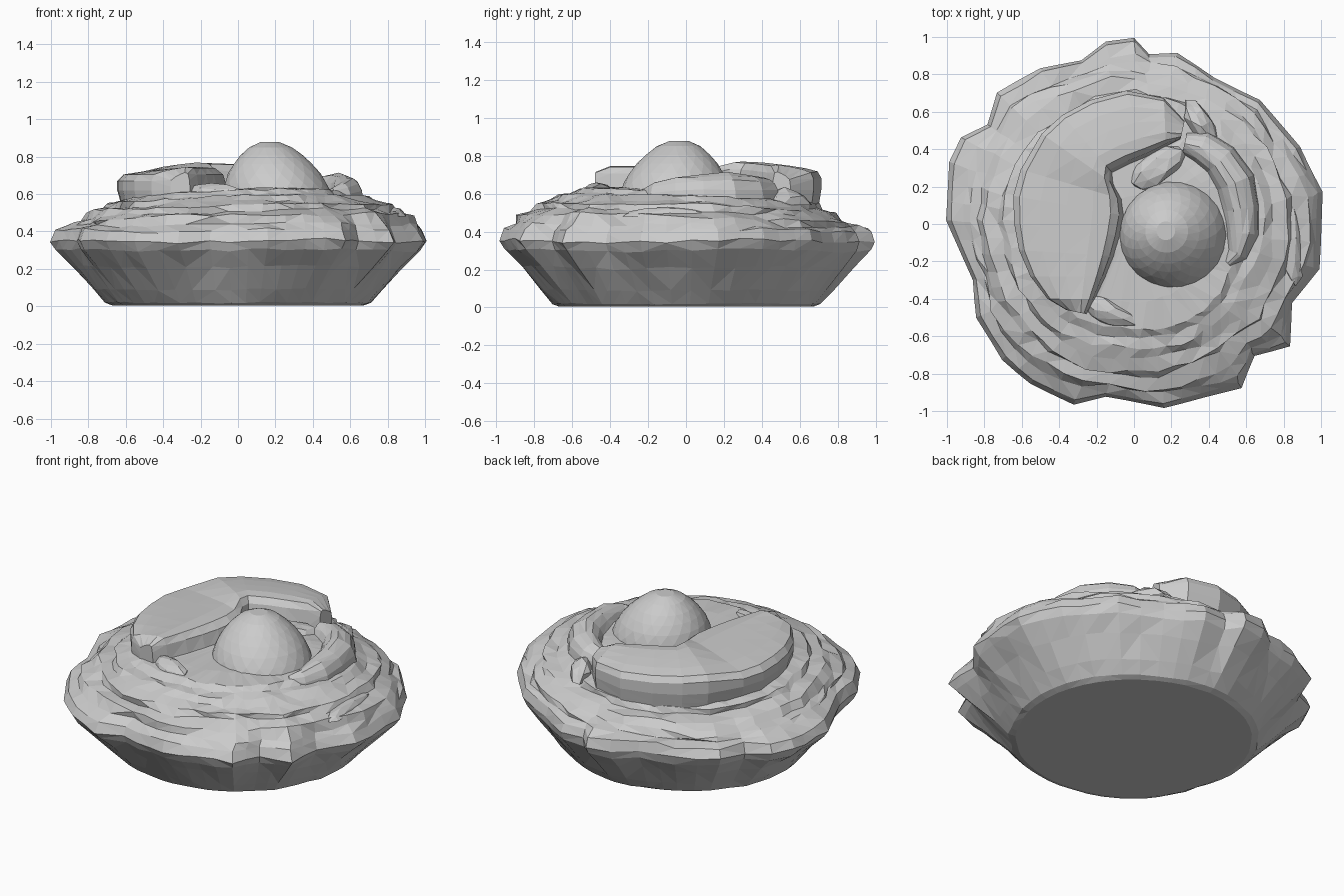
import bpy, bmesh, math, random
from mathutils import Vector

if "Cube" in bpy.data.objects:
    bpy.data.objects.remove(bpy.data.objects["Cube"])

random.seed(4)


def loft(name, rows, closed=False, cap_start=False, cap_end=False):
    """Skin a list of point rows into a flat-faced mesh object."""
    bm = bmesh.new()
    vs = [[bm.verts.new(p) for p in row] for row in rows]
    n = len(rows[0])
    for a, b in zip(vs, vs[1:]):
        for i in range(n if closed else n - 1):
            j = (i + 1) % n
            bm.faces.new((a[i], a[j], b[j], b[i]))
    if cap_start:
        bm.faces.new(vs[0][::-1])
    if cap_end:
        bm.faces.new(vs[-1])
    bmesh.ops.triangulate(bm, faces=bm.faces[:])
    bmesh.ops.recalc_face_normals(bm, faces=bm.faces)
    me = bpy.data.meshes.new(name)
    bm.to_mesh(me)
    bm.free()
    ob = bpy.data.objects.new(name, me)
    bpy.context.collection.objects.link(ob)
    return ob


# Irregular pinched rim outline, counter-clockwise from above
rim = [(1, .17), (.88, .41), (.67, .66), (.43, .78), (.23, .91), (.08, .9), (0, .99),
       (-.15, .97), (-.28, .87), (-.5, .83), (-.73, .7), (-.78, .53), (-.92, .46),
       (-.98, .33), (-1, .02), (-.86, -.3), (-.84, -.5), (-.7, -.72), (-.55, -.85),
       (-.32, -.96), (-.15, -.92), (.16, -.98), (.57, -.87), (.64, -.7), (.83, -.65),
       (.84, -.42), (.99, -.24)]
outline = []
for i, p in enumerate(rim):
    a, b = Vector(p), Vector(rim[(i + 1) % len(rim)])
    steps = max(1, round((b - a).length / 0.12))
    outline += [a.lerp(b, t / steps) for t in range(steps)]


def ring(radius, z, irregular, jit_r=0.0, jit_z=0.0, tilt=0.0, phase=0.0):
    """One ring blended between a circle and the rim outline."""
    pts = []
    for p in outline:
        ang = math.atan2(p.y, p.x)
        r = radius * (1 - irregular + irregular * p.length / 0.95)
        r += jit_r * (0.6 * math.sin(5 * ang + phase) + random.uniform(-.7, .7))
        # the filling is highest at the front right
        dz = tilt * math.cos(ang + math.radians(50))
        dz += jit_z * (0.6 * math.sin(4 * ang + phase * 1.7) + random.uniform(-.7, .7))
        pts.append((r * math.cos(ang), r * math.sin(ang), z + dz))
    return pts


# Pastry body: flared base wall, rim and terraced swirl of filling
body = [ring(.67, .005, .1), ring(.705, .02, .15, .005, .004), ring(.765, .09, .25, .008, .006),
        ring(.86, .21, .5, .010, .010), ring(.935, .30, .85, .006, .010),
        ring(.955, .35, 1, .003, .012), ring(.935, .405, .9, .006, .014),
        ring(.885, .43, .65, .02, .012, .01, .5), ring(.865, .465, .5, .02, .012, .03, 2),
        ring(.81, .485, .4, .02, .012, .03, 3), ring(.785, .52, .3, .02, .012, .03, 4),
        ring(.715, .535, .2, .02, .012, .03, 5), ring(.685, .565, .15, .02, .010, .03, 1),
        ring(.62, .578, .1, .015, .010, .02), ring(.56, .605, .1, .015, .008, .02),
        ring(.42, .622, 0, .01, .006, .01), ring(.15, .63, 0)]
# each terrace drifts sideways a little and the ledge bulges to the right
for k in range(7, 15):
    c = math.sin(k * 1.9) * .012
    body[k] = [(x + c + (.035 * max(x, 0) if k < 12 else 0), y - c, z)
               for x, y, z in body[k]]
loft("pastry_body", body, closed=True, cap_start=True, cap_end=True)

# Thick fruit slice: (outer x, y, inner x, y) stations along a crescent
stations = [(-.36, -.46, -.26, -.48), (-.46, -.40, -.22, -.40), (-.55, -.28, -.17, -.28),
            (-.61, -.14, -.13, -.17), (-.635, 0, -.10, -.06), (-.64, .15, -.08, .05),
            (-.60, .29, -.09, .14), (-.49, .48, -.13, .23), (-.38, .58, -.13, .29),
            (-.23, .66, -.03, .34), (-.04, .71, .07, .38), (.16, .67, .17, .43),
            (.27, .55, .25, .46)]
last = len(stations) - 1
rows = []
for k, (ox, oy, ix, iy) in enumerate(stations):
    o, i = Vector((ox, oy)), Vector((ix, iy))
    end = .03 if k in (0, last) else 0
    back = .025 * math.sin(math.pi * k / last) * (k > 6)
    prof = [(.05, .50), (.02, .56), (-.01, .62), (-.01, .67), (.05, .705), (.25, .722),
            (.5, .735), (.75, .745), (.92, .74), (1, .705), (1.06, .60)]
    row = []
    for t, z in prof:
        p = o.lerp(i, t)
        row.append((p.x, p.y, z + (back - end if z > .65 else 0)))
    rows.append(row)
loft("fruit_slice", rows, cap_start=True, cap_end=True)

# Curled piece wrapping the right of the dome, as an arched open tube
path = [(.27, .43, .06), (.36, .41, .09), (.46, .34, .10), (.54, .22, .11),
        (.57, .08, .10), (.58, -.05, .09), (.55, -.16, .06), (.50, -.21, .03)]
rows = []
for k, (x, y, w) in enumerate(path):
    a, b = path[max(k - 1, 0)], path[min(k + 1, len(path) - 1)]
    d = Vector((b[0] - a[0], b[1] - a[1])).normalized()
    nrm = Vector((-d.y, d.x))
    row = []
    for s in range(9):
        th = math.pi * s / 8
        q = Vector((x, y)) + nrm * w * math.cos(th)
        row.append((q.x, q.y, .57 + (.03 + w) * math.sin(th) + random.uniform(-.006, .006)))
    rows.append(row)
loft("side_curl", rows, cap_start=True, cap_end=True)

# Faceted dome on top, leaning slightly left
rows = []
for k, (r, z) in enumerate([(.285, .62), (.272, .66), (.248, .71), (.212, .76), (.17, .805),
                            (.115, .85), (.05, .878)]):
    lean = -.04 * (z - .6) / .28
    rows.append([(.21 + lean + r * math.cos((t + k / 2) * math.tau / 22),
                  -.06 - lean * .6 + r * math.sin((t + k / 2) * math.tau / 22), z)
                 for t in range(22)])
loft("top_dome", rows, closed=True, cap_end=True)


# Small crumpled ridges around the slice and on the right ledge
def lump(name, loc, size, turn):
    bm = bmesh.new()
    bmesh.ops.create_icosphere(bm, subdivisions=2, radius=1)
    for v in bm.verts:
        v.co *= random.uniform(.85, 1.08)
    low = [v for v in bm.verts if v.co.z < -.1]
    bmesh.ops.delete(bm, geom=low, context='VERTS')
    me = bpy.data.meshes.new(name)
    bm.to_mesh(me)
    bm.free()
    ob = bpy.data.objects.new(name, me)
    ob.location, ob.scale, ob.rotation_euler.z = loc, size, math.radians(turn)
    bpy.context.collection.objects.link(ob)


lump("front_ridge", (-.14, -.47, .60), (.17, .07, .06), -25)
lump("back_ridge", (.36, .52, .54), (.07, .16, .09), 30)
lump("crease_ridge", (.12, .30, .61), (.18, .09, .06), 35)
lump("right_ridge", (.83, -.08, .48), (.07, .26, .05), 8)
